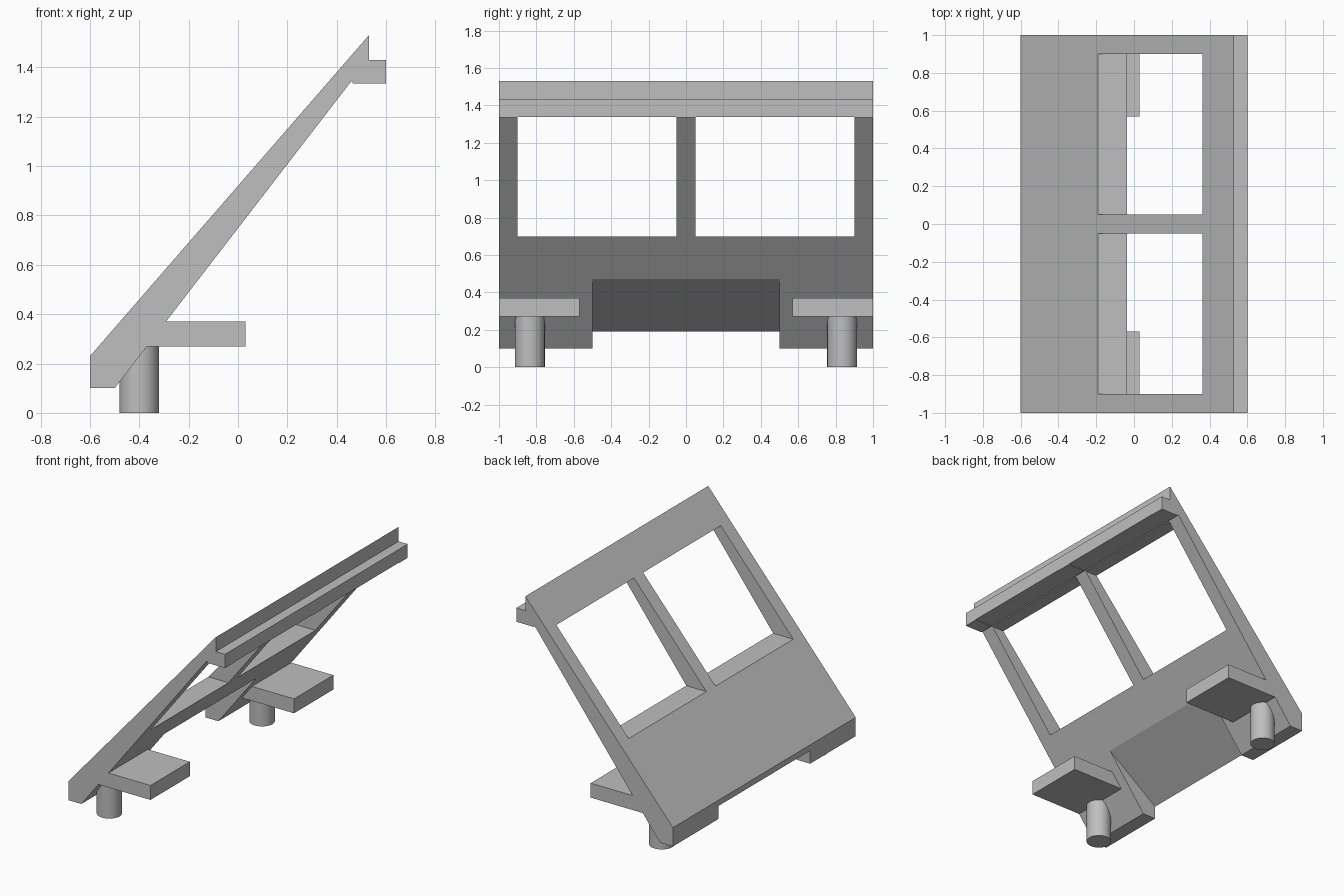
import bpy, bmesh
from mathutils import Vector

default = bpy.data.objects.get("Cube")
if default:
    bpy.data.objects.remove(default, do_unlink=True)

grey = bpy.data.materials.new("plain_grey")
grey.use_nodes = True
colour = (0.52, 0.52, 0.52, 1)
grey.diffuse_color = colour
grey.node_tree.nodes["Principled BSDF"].inputs["Base Color"].default_value = colour


def prism(name, profile, y0, y1):
    """Extrude an (x, z) profile from y0 to y1."""
    bm = bmesh.new()
    face = bm.faces.new([bm.verts.new((x, y0, z)) for x, z in profile])
    ext = bmesh.ops.extrude_face_region(bm, geom=[face])
    verts = [g for g in ext["geom"] if isinstance(g, bmesh.types.BMVert)]
    bmesh.ops.translate(bm, verts=verts, vec=Vector((0, y1 - y0, 0)))
    bmesh.ops.recalc_face_normals(bm, faces=bm.faces)
    mesh = bpy.data.meshes.new(name)
    bm.to_mesh(mesh)
    bm.free()
    mesh.materials.append(grey)
    obj = bpy.data.objects.new(name, mesh)
    bpy.context.collection.objects.link(obj)
    return obj


def cut(target, cutter):
    """Subtract the cutter from the target, then remove it."""
    cutter.hide_render = True
    mod = target.modifiers.new("cut", "BOOLEAN")
    mod.operation = "DIFFERENCE"
    mod.solver = "EXACT"
    mod.object = cutter
    bpy.context.view_layer.objects.active = target
    bpy.ops.object.modifier_apply(modifier=mod.name)
    bpy.data.objects.remove(cutter, do_unlink=True)


# Sloping tapered panel with a stepped lip along its top edge
panel = prism("sloping_panel", [
    (-0.6, 0.1), (-0.6, 0.23), (0.53, 1.53), (0.53, 1.43), (0.6, 1.43),
    (0.6, 1.335), (0.467, 1.335), (0.46, 1.345), (-0.5, 0.1)], -1, 1)

# Two window openings with level sills
for side in (-1, 1):
    y0, y1 = sorted((side * 0.05, side * 0.9))
    cut(panel, prism("window_cutter",
                     [(-1, 0.7), (1, 0.7), (1, 1.338), (-1, 1.338)], y0, y1))

# Slanted recess under the middle of the bottom edge
cut(panel, prism("recess_cutter",
                 [(-0.7, 0.117), (-0.115, 0.543), (-0.1, -0.1), (-0.7, -0.1)],
                 -0.5, 0.5))

# Shelf brackets and round feet on both sides
for side, label in ((-1, "right"), (1, "left")):
    y0, y1 = sorted((side * 0.57, side))
    prism("shelf_" + label,
          [(-0.369, 0.27), (-0.292, 0.37), (0.03, 0.37), (0.03, 0.27)], y0, y1)
    bpy.ops.mesh.primitive_cylinder_add(
        vertices=32, radius=0.08, depth=0.3, location=(-0.4, side * 0.835, 0.15))
    foot = bpy.context.object
    foot.name = "foot_" + label
    foot.data.materials.append(grey)
    bpy.ops.object.shade_smooth_by_angle()
